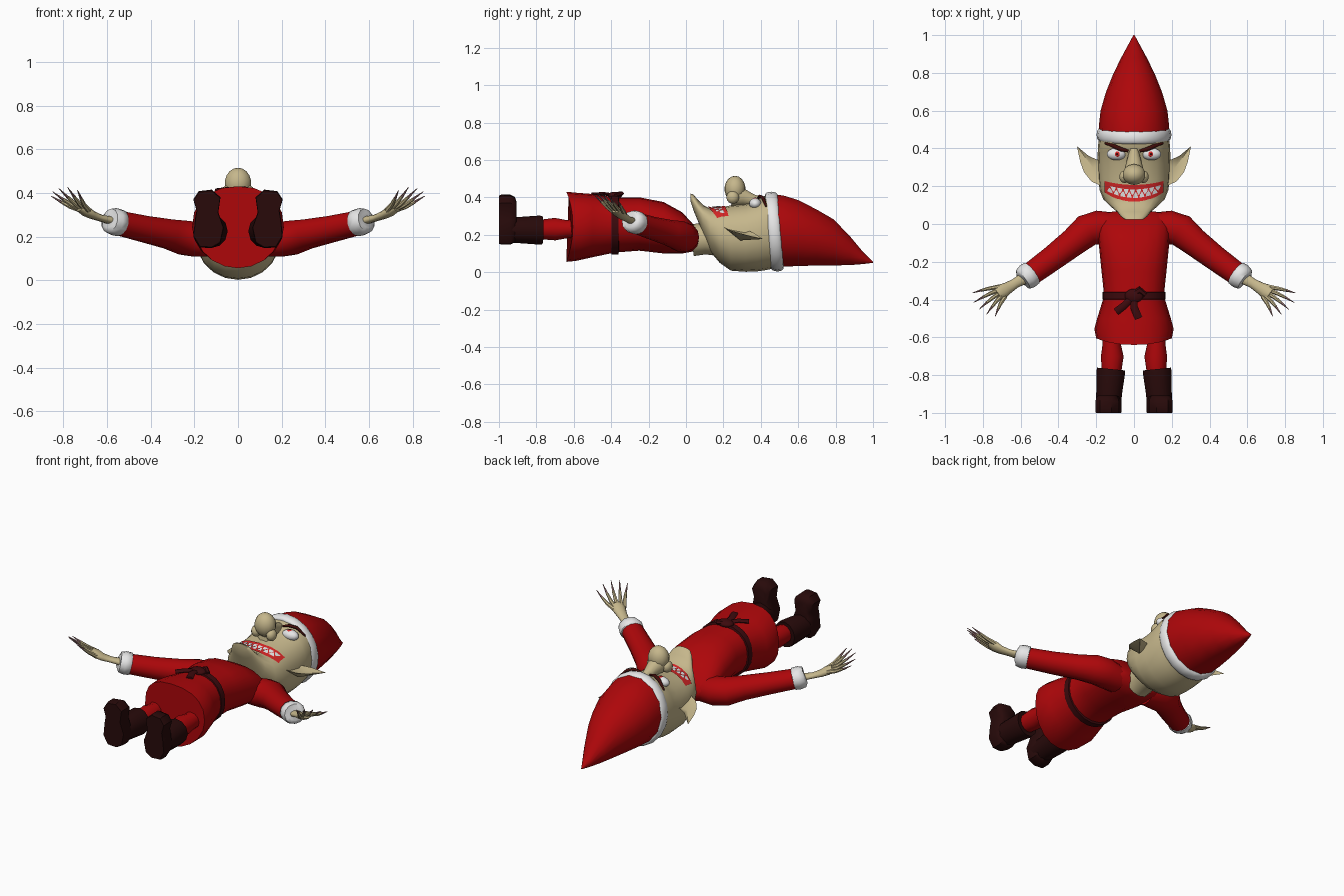
import bpy, bmesh, math
from mathutils import Vector
from mathutils.bvhtree import BVHTree

cube = bpy.data.objects.get("Cube")
if cube:
    bpy.data.objects.remove(cube)


def material(name, *rgb):
    m = bpy.data.materials.new(name)
    m.use_nodes = True
    m.diffuse_color = (*rgb, 1)
    m.node_tree.nodes["Principled BSDF"].inputs["Base Color"].default_value = (*rgb, 1)
    return m


RED = material("red cloth", 0.42, 0.002, 0.003)
WHITE = material("white trim", 0.8, 0.8, 0.8)
SKIN = material("pale skin", 0.56, 0.47, 0.26)
BOOT = material("dark boot leather", 0.021, 0.003, 0.003)
BELT = material("belt leather", 0.045, 0.003, 0.004)
GUM = material("gum red", 0.7, 0.02, 0.02)
BROW = material("brow brown", 0.05, 0.004, 0.003)
NAIL = material("nail pink", 0.32, 0.17, 0.17)


def finish(name, bm, mat, angle=45, sheet=False):
    if not sheet:
        bmesh.ops.recalc_face_normals(bm, faces=bm.faces)
    me = bpy.data.meshes.new(name)
    bm.to_mesh(me)
    bm.free()
    me.materials.append(mat)
    me.shade_smooth()
    me.set_sharp_from_angle(angle=math.radians(angle))
    ob = bpy.data.objects.new(name, me)
    bpy.context.collection.objects.link(ob)
    return ob


def loft(name, rings, mat, angle=45):
    """Skin a list of point rings and cap both ends."""
    bm = bmesh.new()
    rows = [[bm.verts.new(p) for p in ring] for ring in rings]
    n = len(rows[0])
    for a, b in zip(rows, rows[1:]):
        for i in range(n):
            bm.faces.new((a[i], a[(i + 1) % n], b[(i + 1) % n], b[i]))
    bm.faces.new(rows[0])
    bm.faces.new(rows[-1])
    return finish(name, bm, mat, angle)


def section(y, low, high, rx, sides=20, front=1.0, back=1.0, sag=0.0):
    """Cross-section standing across the body axis, squarer where the power is low."""
    ring = []
    for i in range(sides):
        t = math.tau * i / sides
        c, s = math.cos(t), math.sin(t)
        power = front if s > 0 else back
        x = rx * math.copysign(abs(c) ** power, c)
        z = (low + high) / 2 + (high - low) / 2 * math.copysign(abs(s) ** power, s)
        ring.append(Vector((x, y + sag * c * c, z)))
    return ring


def tube(name, path, mat, sides=10, flat=1.0, angle=45):
    """Tapered tube through (x, y, z, radius) points, optionally flattened."""
    pts = [Vector(p[:3]) for p in path]
    rings = []
    for i, p in enumerate(pts):
        d = (pts[min(i + 1, len(pts) - 1)] - pts[max(i - 1, 0)]).normalized()
        u = d.cross(Vector((0, 0, 1))).normalized()
        v = u.cross(d)
        r = path[i][3]
        rings.append([p + u * r * math.cos(math.tau * k / sides)
                      + v * r * flat * math.sin(math.tau * k / sides) for k in range(sides)])
    return loft(name, rings, mat, angle)


def ball(name, centre, size, mat):
    bm = bmesh.new()
    bmesh.ops.create_uvsphere(bm, u_segments=14, v_segments=9, radius=1)
    bmesh.ops.scale(bm, vec=size, verts=bm.verts)
    bmesh.ops.translate(bm, vec=centre, verts=bm.verts)
    return finish(name, bm, mat, 60)


# Tunic with a curved hem
tunic = [(-0.64, .055, .43, .2), (-.59, .06, .425, .21), (-.5, .08, .418, .195),
         (-.38, .105, .4, .158), (-.25, .115, .4, .172), (-.12, .1, .375, .185),
         (-.02, .1, .32, .192), (.035, .11, .26, .185), (.06, .135, .225, .16), (.068, .16, .2, .09)]
loft("tunic", [section(*r, front=.85, sag=.035 if i < 2 else 0) for i, r in enumerate(tunic)], RED)

# Belt, knot and hanging ends
loft("belt", [section(y, .095 + e, .412 - e, .168 - e, front=.85)
              for y, e in ((-.402, .015), (-.398, 0), (-.362, 0), (-.358, .015))], BELT)
ball("belt_knot", (0, -.38, .41), (.05, .038, .02), BELT)
tube("belt_end_right", [(-.01, -.39, .412, .018), (-.05, -.43, .418, .019), (-.095, -.465, .412, .02)], BELT, 6, .5)
tube("belt_end_left", [(0, -.39, .412, .018), (.0, -.44, .42, .02), (.025, -.5, .416, .021)], BELT, 6, .5)
tube("belt_loop", [(-.02, -.38, .412, .015), (.03, -.35, .42, .02), (.06, -.375, .41, .014)], BELT, 6, .6)

# Neck and head with a jutting chin
tube("neck", [(0, .03, .17, .085), (0, .1, .18, .085), (0, .22, .18, .1)], SKIN, 12)
head_rings = [(.025, .375, .42, .05), (.04, .33, .415, .07), (.065, .27, .385, .09), (.09, .2, .36, .12),
              (.13, .11, .34, .162), (.18, .05, .345, .182), (.24, .008, .357, .19), (.32, .002, .365, .192),
              (.38, .004, .388, .192), (.42, .01, .408, .19), (.48, .022, .41, .18)]
head = loft("head", [section(*r, front=.85) for r in head_rings], SKIN, 60)
tree = BVHTree.FromPolygons([v.co for v in head.data.vertices],
                            [list(p.vertices) for p in head.data.polygons])


def drape(x, y, lift):
    """Point on the face surface, raised along its normal."""
    hit, normal, _, _ = tree.ray_cast(Vector((x, y, 2)), Vector((0, 0, -1)))
    return hit + normal * lift


# Nose with nostrils
ball("nose_tip", (0, .262, .445), (.062, .056, .07), SKIN)
tube("nose_bridge", [(0, .25, .41, .06), (0, .31, .4, .045), (0, .36, .385, .032), (0, .4, .385, .02)], SKIN)


# Grinning mouth with pointed teeth
def mouth_point(u, v, lift):
    return drape(.152 * u, .162 + .036 * u * u + v * .046 * (1 - .35 * u * u), lift)


bm = bmesh.new()
cols, rows = 20, 4
grid = [[bm.verts.new(mouth_point(2 * i / cols - 1, 2 * j / rows - 1, .005))
         for j in range(rows + 1)] for i in range(cols + 1)]
for i in range(cols):
    for j in range(rows):
        bm.faces.new((grid[i][j], grid[i + 1][j], grid[i + 1][j + 1], grid[i][j + 1]))
finish("mouth", bm, GUM, sheet=True)

bm = bmesh.new()
count = 8
for side in (1, -1):
    for i in range(count):
        u = (i - (count - 1) / 2 + .25 * side) * .215
        corners = [(0, -.2), (.06, .12), (.085, .5), (-.085, .5), (-.06, .12)]
        pts = [mouth_point(u + du, side * v, .0095) for du, v in corners]
        bm.faces.new([bm.verts.new(p) for p in (pts if side > 0 else reversed(pts))])
finish("teeth", bm, WHITE, sheet=True)

# Hat with its fur band
hat = [(.47, .025, .42, .188), (.52, .025, .415, .186), (.6, .028, .39, .177), (.7, .032, .338, .148),
       (.79, .033, .285, .112), (.88, .036, .19, .068), (.95, .043, .105, .03), (1, .05, .056, .003)]
loft("hat", [section(*r, sides=14) for r in hat], RED, 35)
band = []
for k in range(9):
    t = math.pi * k / 8
    e = .018 * math.sin(t)
    ring = section(.472 - .034 * math.cos(t), .022 - e, .412 + e, .18 + e)
    for p in ring:
        p.y -= .08 * (p.z - .22)
    band.append(ring)
loft("hat_band", band, WHITE, 60)

# Boot sole outline, inner side first
sole = [(.08, .17), (.12, .147), (.175, .15), (.205, .2), (.197, .28), (.19, .32),
        (.205, .37), (.18, .408), (.12, .415), (.08, .38), (.09, .31), (.065, .24)]
tips = [(.855, -.365, .385), (.848, -.415, .405), (.82, -.452, .42), (.78, -.478, .425), (.735, -.49, .412)]

for s, side in ((1, "left"), (-1, "right")):
    def mirrored(path):
        return [(s * p[0], *p[1:]) for p in path]

    # Nostril, eyes and brows
    ball("nostril_" + side, (s * .05, .25, .4), (.028, .034, .034), SKIN)
    eye = drape(s * .093, .37, 0)
    ball("eye_" + side, eye, (.052, .033, .03), WHITE)
    ball("iris_" + side, eye + Vector((-s * .004, 0, .023)), (.017, .016, .009), GUM)
    ball("pupil_" + side, eye + Vector((-s * .004, 0, .029)), (.006, .006, .005), BROW)
    brow = [(*drape(s * x, y, lift), r) for x, y, lift, r in
            ((.03, .39, .008, .007), (.065, .402, .016, .011), (.1, .418, .016, .011), (.148, .428, .008, .005))]
    tube("brow_" + side, brow, BROW, 8, .8)

    # Pointed ear: rim outline with a hollow front
    rim = [(.17, .33, .21), (.24, .36, .2), (.302, .412, .165), (.285, .33, .185), (.265, .275, .2),
           (.225, .225, .215), (.17, .2, .23)]
    bm = bmesh.new()
    edge = [bm.verts.new((s * x, y, z + .012)) for x, y, z in rim]
    front = bm.verts.new((s * .215, .295, .195))
    back = bm.verts.new((s * .205, .29, .17))
    for a, b in zip(edge, edge[1:] + edge[:1]):
        bm.faces.new((a, b, front))
        bm.faces.new((b, a, back))
    finish("ear_" + side, bm, SKIN, 60)

    # Sleeve and cuff
    tube("sleeve_" + side, mirrored([(.1, -.02, .18, .08), (.19, -.018, .187, .089), (.25, -.035, .195, .087),
         (.32, -.095, .212, .075), (.43, -.18, .235, .067), (.56, -.275, .265, .061)]), RED, 14, .92, 60)
    tube("cuff_" + side, mirrored([(.535, -.255, .26, .05), (.54, -.259, .262, .067), (.565, -.277, .268, .069),
         (.588, -.293, .273, .061), (.592, -.297, .275, .04)]), WHITE, 12, .92, 60)

    # Hand, fingers and long nails
    tube("hand_" + side, mirrored([(.57, -.28, .27, .033), (.63, -.315, .285, .026), (.67, -.34, .3, .032),
         (.7, -.357, .318, .04), (.725, -.372, .333, .03)]), SKIN, 10, .6, 60)
    for k, tip in enumerate(tips):
        base = Vector((.715 - .008 * k, -.333 - .013 * k, .32))
        tip = Vector(tip)
        knuckle = base.lerp(tip, .35) + Vector((.004, .002, -.006))
        end = base.lerp(tip, .65) + Vector((.003, .002, -.004))
        tube(f"finger_{k + 1}_{side}", mirrored([(*base, .013), (*knuckle, .0105), (*end, .0075)]), SKIN, 7)
        tube(f"nail_{k + 1}_{side}", mirrored([(*base.lerp(end, .92), .006), (*end, .007), (*tip, .0015)]), NAIL, 5)

    # Leg and boot
    tube("leg_" + side, mirrored([(.12, -.56, .235, .05), (.118, -.64, .23, .049), (.115, -.7, .23, .06),
         (.12, -.8, .228, .05)]), RED, 12, 1, 60)
    foot = []
    for y, f in ((-1, .96), (-.985, 1), (-.94, 1), (-.915, .9), (-.905, .7)):
        foot.append([Vector((s * (.135 + (x - .135) * f), y, .28 + (z - .28) * f)) for x, z in sole])
    loft("boot_foot_" + side, foot, BOOT)
    tube("boot_shaft_" + side, mirrored([(.135, -.99, .225, .066), (.132, -.9, .225, .068), (.123, -.785, .225, .076),
         (.122, -.768, .225, .074), (.122, -.775, .225, .06)]), BOOT, 12, 1.02)
